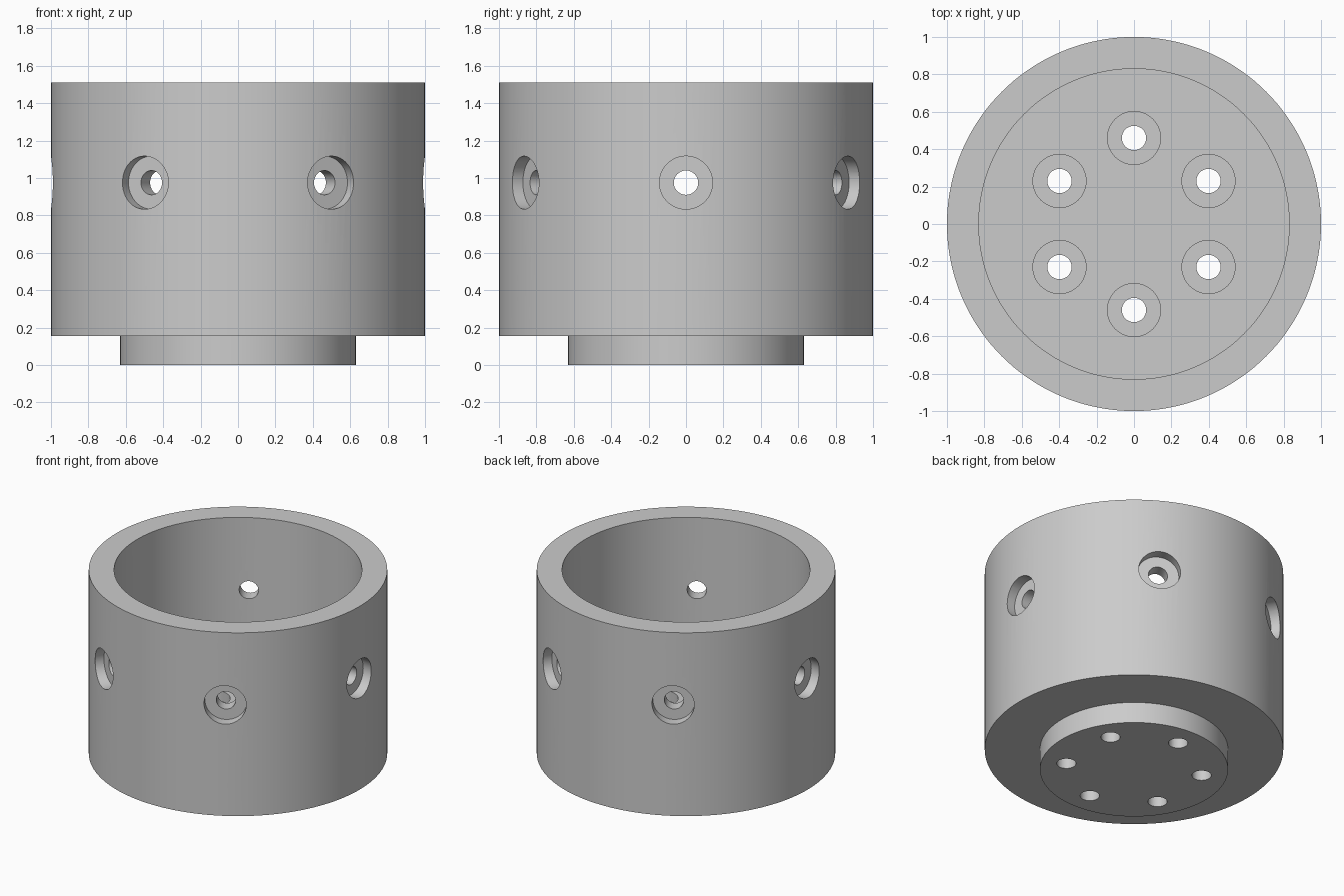
import bpy
import math
from mathutils import Matrix, Vector

cube = bpy.data.objects.get("Cube")
if cube:
    bpy.data.objects.remove(cube, do_unlink=True)

# Main sizes
TOP, BODY_BASE, FLOOR = 1.51, 0.155, 0.365
OUTER, INNER, BOSS = 1.0, 0.83, 0.63
HOLE, BORE, BORE_DEPTH = 0.065, 0.142, 0.075
HOLE_Z, FLOOR_RING = 0.975, 0.46

metal = bpy.data.materials.new("plain grey")
metal.use_nodes = True
grey = (0.6, 0.6, 0.6, 1)
metal.diffuse_color = grey
metal.node_tree.nodes["Principled BSDF"].inputs["Base Color"].default_value = grey


def lathe(name, profile, steps):
    """Revolve a closed or axis-to-axis (radius, z) profile around z."""
    verts, faces, rings = [], [], []
    for r, z in profile:
        start = len(verts)
        count = steps if r > 0 else 1
        for i in range(count):
            a = math.tau * i / steps
            verts.append((r * math.cos(a), r * math.sin(a), z))
        rings.append([start + i % count for i in range(steps)])
    for low, high in zip(rings, rings[1:]):
        for i in range(steps):
            j = (i + 1) % steps
            quad = (low[i], low[j], high[j], high[i])
            faces.append(list(dict.fromkeys(quad)))
    mesh = bpy.data.meshes.new(name)
    mesh.from_pydata(verts, [], faces)
    mesh.materials.append(metal)
    obj = bpy.data.objects.new(name, mesh)
    bpy.context.collection.objects.link(obj)
    return obj


# Flanged cup: boss, underside, outer wall, rim, inner wall, floor
cup = lathe("flanged_cup", [
    (0, 0), (BOSS, 0), (BOSS, BODY_BASE), (OUTER, BODY_BASE),
    (OUTER, TOP), (INNER, TOP), (INNER, FLOOR), (0, FLOOR)], 144)

# Stepped drill: narrow shank below its origin, wide counterbore above
drill_profile = [(0, -0.5), (HOLE, -0.5), (HOLE, 0), (BORE, 0),
                 (BORE, 0.2), (0, 0.2)]


def drill(name, matrix):
    tool = lathe(name, drill_profile, 48)
    tool.matrix_world = matrix
    tool.hide_render = True
    tool.hide_set(True)
    cut = cup.modifiers.new(name, "BOOLEAN")
    cut.object = tool
    cut.operation = "DIFFERENCE"
    cut.solver = "EXACT"
    return tool


tools = []
for k in range(6):
    # Counterbored hole through the side wall
    turn = Matrix.Rotation(k * math.pi / 3, 4, "Z")
    side = turn @ Matrix.Translation(Vector((OUTER - BORE_DEPTH, 0, HOLE_Z)))
    tools.append(drill("side_drill", side @ Matrix.Rotation(math.pi / 2, 4, "Y")))
    # Counterbored hole through the floor
    turn = Matrix.Rotation((k + 0.5) * math.pi / 3, 4, "Z")
    tools.append(drill("floor_drill", turn @ Matrix.Translation(
        Vector((FLOOR_RING, 0, FLOOR - BORE_DEPTH)))))

# Apply the cuts, then remove the drills
bpy.context.view_layer.objects.active = cup
cup.select_set(True)
for cut in list(cup.modifiers):
    bpy.ops.object.modifier_apply(modifier=cut.name)
for tool in tools:
    bpy.data.objects.remove(tool, do_unlink=True)
bpy.ops.object.shade_smooth_by_angle(angle=math.radians(30))
